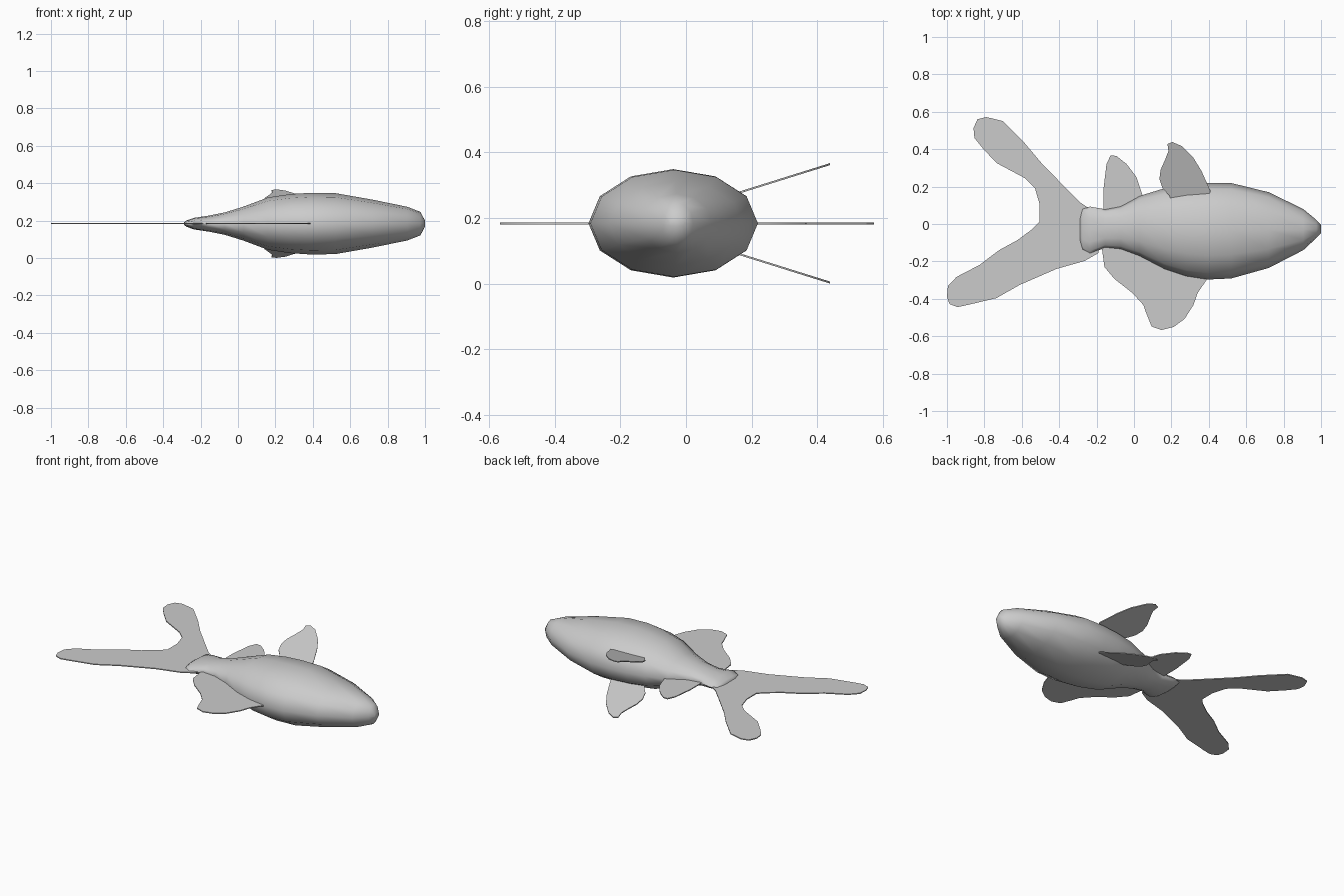
import bpy, bmesh, math

Z = 0.184      # height of the fish's centre plane
T = 0.006      # fin thickness


def finish(bm, name, angle):
    bmesh.ops.recalc_face_normals(bm, faces=bm.faces)
    me = bpy.data.meshes.new(name)
    bm.to_mesh(me)
    bm.free()
    ob = bpy.data.objects.new(name, me)
    bpy.context.collection.objects.link(ob)
    bpy.ops.object.select_all(action='DESELECT')
    ob.select_set(True)
    bpy.context.view_layer.objects.active = ob
    bpy.ops.object.shade_smooth_by_angle(angle=math.radians(angle))
    return ob


def fin(name, outline, height=lambda y: Z):
    """Thin plate from an xy outline, height gives its slope."""
    bm = bmesh.new()
    rings = [[bm.verts.new((x, y, height(y) + dz)) for x, y in outline]
             for dz in (-T / 2, T / 2)]
    bm.faces.new(rings[0][::-1])
    bm.faces.new(rings[1])
    n = len(outline)
    for i in range(n):
        j = (i + 1) % n
        bm.faces.new((rings[0][i], rings[0][j], rings[1][j], rings[1][i]))
    return finish(bm, name, 30)


# Body: twelve-sided rings (x, low y, high y, half height)
sections = [
    (-0.290, -0.09, 0.030, 0.006),
    (-0.275, -0.140, 0.085, 0.017),
    (-0.235, -0.160, 0.093, 0.031),
    (-0.155, -0.127, 0.079, 0.043),
    (-0.07, -0.135, 0.095, 0.060),
    (0.03, -0.172, 0.150, 0.091),
    (0.16, -0.240, 0.190, 0.140),
    (0.28, -0.280, 0.210, 0.158),
    (0.39, -0.297, 0.219, 0.165),
    (0.52, -0.291, 0.219, 0.163),
    (0.72, -0.235, 0.170, 0.128),
    (0.905, -0.140, 0.080, 0.090),
    (0.975, -0.075, 0.022, 0.063),
    (1.0, -0.050, -0.005, 0.016),
]
bm = bmesh.new()
rings = []
for x, lo, hi, h in sections:
    rings.append([bm.verts.new((x, (lo + hi) / 2 + (hi - lo) / 2 * math.cos(a),
                                Z + h * math.sin(a)))
                  for a in (math.tau * i / 12 for i in range(12))])
for r, s in zip(rings, rings[1:]):
    for i in range(12):
        j = (i + 1) % 12
        bm.faces.new((r[i], r[j], s[j], s[i]))
bm.faces.new(rings[0])
bm.faces.new(rings[-1])
finish(bm, "body", 60)

# Forked tail fin
fin("tail_fin", [
    (-0.25, 0.09), (-0.29, 0.117), (-0.37, 0.198), (-0.495, 0.326),
    (-0.585, 0.433), (-0.70, 0.55), (-0.79, 0.572), (-0.837, 0.56),
    (-0.858, 0.513), (-0.853, 0.46), (-0.81, 0.406), (-0.735, 0.326),
    (-0.585, 0.246), (-0.53, 0.193), (-0.505, 0.107), (-0.505, 0.011),
    (-0.543, -0.027), (-0.623, -0.086), (-0.72, -0.139), (-0.826, -0.219),
    (-0.949, -0.283), (-0.995, -0.332), (-1.0, -0.39), (-0.986, -0.428),
    (-0.944, -0.444), (-0.89, -0.433), (-0.735, -0.396), (-0.612, -0.326),
    (-0.414, -0.24), (-0.265, -0.198), (-0.19, -0.155), (-0.19, 0.0)])

# Fins on the centre plane
fin("dorsal_fin", [
    (-0.163, 0.06), (-0.163, 0.187), (-0.147, 0.321), (-0.125, 0.367),
    (-0.094, 0.364), (-0.04, 0.321), (0.013, 0.251), (0.05, 0.14)])
fin("belly_fin", [
    (0.39, -0.28), (0.388, -0.299), (0.34, -0.369), (0.318, -0.433),
    (0.27, -0.508), (0.211, -0.551), (0.147, -0.567), (0.094, -0.548),
    (0.067, -0.481), (0.05, -0.433), (-0.008, -0.369), (-0.104, -0.294),
    (-0.158, -0.23), (-0.174, -0.11), (0.03, -0.15), (0.16, -0.22)])

# Sloping fin pair, mirrored across the centre plane
pair = [
    (0.195, 0.135), (0.19, 0.15), (0.152, 0.193), (0.136, 0.24),
    (0.142, 0.289), (0.168, 0.348), (0.184, 0.39), (0.179, 0.428),
    (0.206, 0.438), (0.254, 0.417), (0.318, 0.353), (0.361, 0.283),
    (0.409, 0.176), (0.40, 0.155)]
for name, s in (("upper_side_fin", 1), ("lower_side_fin", -1)):
    fin(name, pair, lambda y, s=s: Z + s * (0.09 + 0.313 * (y - 0.15)))
